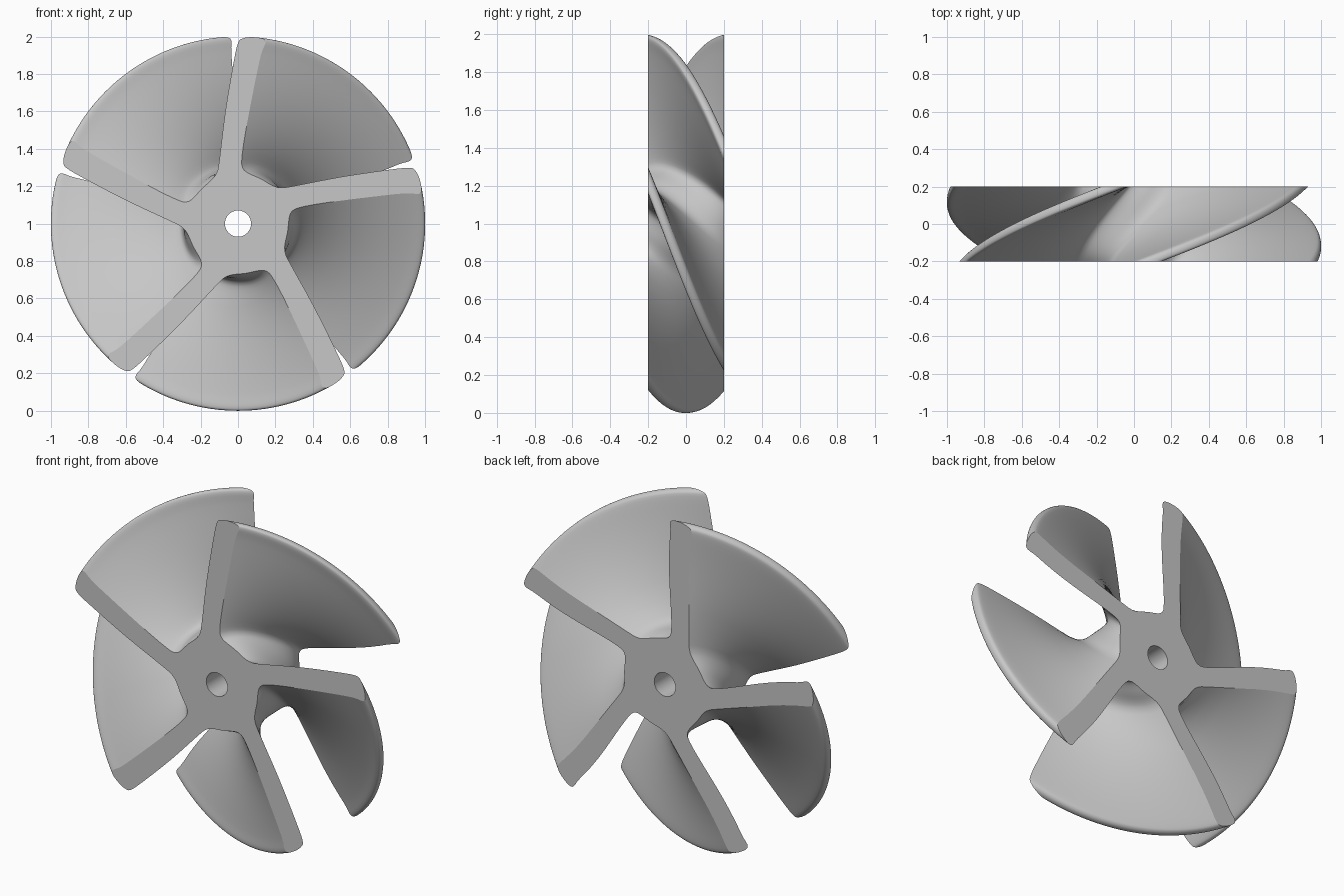
import bpy, bmesh
from math import radians, sin, cos, pi, hypot
from mathutils import Vector

cube = bpy.data.objects.get("Cube")
if cube:
    bpy.data.objects.remove(cube, do_unlink=True)

BLADES, LAYERS, TWIST, HALF = 5, 32, radians(61), 0.2
HOLE_R, HOLE_SEGMENTS, SMOOTH = 0.07, 40, 3

metal = bpy.data.materials.new("plain grey")
metal.use_nodes = True
grey = (0.57, 0.57, 0.57, 1)
metal.diffuse_color = grey
metal.node_tree.nodes["Principled BSDF"].inputs["Base Color"].default_value = grey

# Section of one blade: right root, rounded tip, left root and hub valley
blade = [(0.055, 0.27), (0.027, 0.295), (0.02, 0.34), (0.037, 0.47), (0.08, 0.7),
         (0.122, 0.9), (0.147, 0.965), (0.133, 0.989), (0.075, 0.997), (0.025, 0.99),
         (0.0, 0.965), (-0.024, 0.86), (-0.068, 0.6), (-0.1, 0.34), (-0.113, 0.275),
         (-0.14, 0.235), (-0.19, 0.19)]


def rotate(p, a):
    return Vector((p[0] * cos(a) - p[1] * sin(a), p[0] * sin(a) + p[1] * cos(a)))


def smooth_loop(pts, steps):
    """Closed Catmull-Rom curve through the points."""
    out, n = [], len(pts)
    for i in range(n):
        a, b, c, d = (pts[(i + k) % n] for k in (-1, 0, 1, 2))
        for s in range(steps):
            t = s / steps
            out.append(0.5 * (2 * b + (c - a) * t + (2 * a - 5 * b + 4 * c - d) * t * t
                              + (3 * b - a - 3 * c + d) * t ** 3))
    return out


section = smooth_loop([rotate(p, 2 * pi * k / BLADES) for k in range(BLADES) for p in blade], SMOOTH)
hole = [rotate((HOLE_R, 0), 2 * pi * k / HOLE_SEGMENTS) for k in range(HOLE_SEGMENTS)]

bm = bmesh.new()


def sweep(loop, twist, bulge, bow):
    """Stack twisted copies of a loop from front to back and skin them.
    The hub swells at mid depth; the blades bow towards the back at mid radius."""
    rings = []
    for layer in range(LAYERS + 1):
        t = layer / LAYERS
        ring = []
        for p in loop:
            r = hypot(*p)
            near_hub = max(0, 1 - max(0, r - 0.27) / 0.15)
            swell = 1 + bulge * near_hub * (1 - (2 * t - 1) ** 4)
            u = min(1, max(0, (r - 0.3) / 0.7))
            q = rotate(p * swell, -t * (twist + bow * 4 * u * (1 - u)))
            ring.append(bm.verts.new((q.x, HALF * (2 * t - 1), q.y + 1)))
        rings.append(ring)
    n = len(loop)
    for low, high in zip(rings, rings[1:]):
        for i in range(n):
            j = (i + 1) % n
            bm.faces.new((low[i], low[j], high[j], high[i]))
    return rings[0], rings[-1]


# Twisted blades and hub, straight shaft hole
outer = sweep(section, TWIST, 0.09, 0.04)
inner = sweep(hole, 0, 0, 0)

# Flat front and back faces with sharp rims
for rim, bore in zip(outer, inner):
    edges = [bm.edges.get((r[i - 1], r[i])) for r in (rim, bore) for i in range(len(r))]
    for edge in edges:
        edge.smooth = False
    bmesh.ops.triangle_fill(bm, use_beauty=True, use_dissolve=False, edges=edges)

bmesh.ops.recalc_face_normals(bm, faces=bm.faces[:])
mesh = bpy.data.meshes.new("fan_rotor")
bm.to_mesh(mesh)
bm.free()
mesh.materials.append(metal)
rotor = bpy.data.objects.new("fan_rotor", mesh)
bpy.context.collection.objects.link(rotor)

# Smooth blades
bpy.ops.object.select_all(action='DESELECT')
rotor.select_set(True)
bpy.context.view_layer.objects.active = rotor
bpy.ops.object.shade_smooth_by_angle(angle=radians(35), keep_sharp_edges=True)
